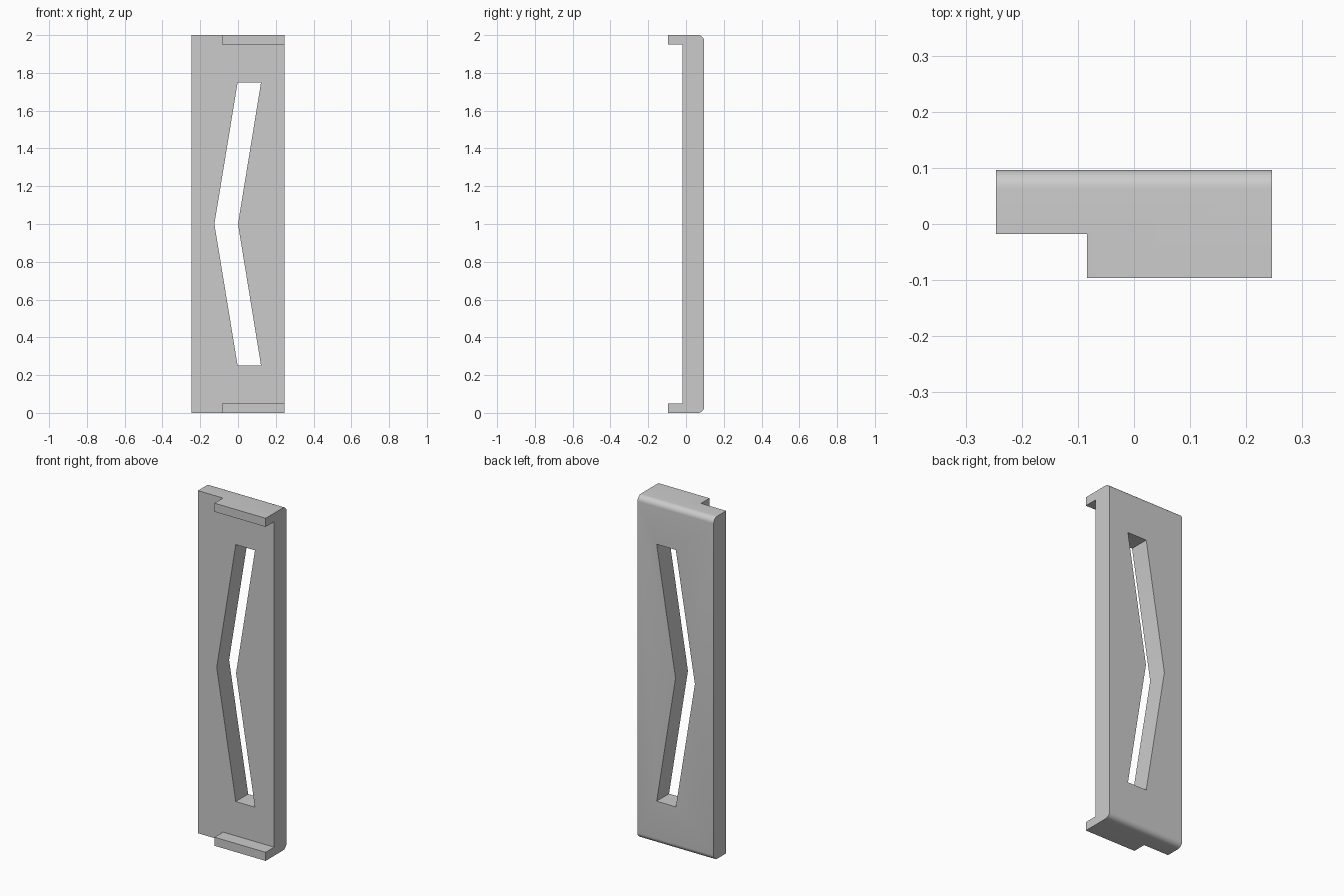
import bpy, bmesh, math

if "Cube" in bpy.data.objects:
    bpy.data.objects.remove(bpy.data.objects["Cube"])

X0, X1 = -0.246, 0.246        # plate width
FRONT, BACK = -0.018, 0.0965  # plate thickness
LIP_X, LIP_Y, LIP_H = -0.084, -0.0965, 0.05
H, R, SEG = 2.0, 0.033, 8


def prism(name, points, offset):
    """Extrude a closed outline by offset; returns its bmesh and object."""
    bm = bmesh.new()
    face = bm.faces.new([bm.verts.new(p) for p in points])
    ext = bmesh.ops.extrude_face_region(bm, geom=[face], use_keep_orig=True)
    verts = [v for v in ext["geom"] if isinstance(v, bmesh.types.BMVert)]
    bmesh.ops.translate(bm, verts=verts, vec=offset)
    bmesh.ops.recalc_face_normals(bm, faces=bm.faces)
    obj = bpy.data.objects.new(name, bpy.data.meshes.new(name))
    bpy.context.collection.objects.link(obj)
    return bm, obj


def finish(bm, obj):
    bmesh.ops.recalc_face_normals(bm, faces=bm.faces)
    bm.to_mesh(obj.data)
    bm.free()


# Plate: side profile with rounded back edges, swept across the width
profile = [(X0, FRONT, H), (X0, FRONT, 0)]
for cz, start in ((R, -90), (H - R, 0)):
    for i in range(SEG + 1):
        a = math.radians(start + 90 * i / SEG)
        profile.append((X0, BACK - R + R * math.cos(a), cz + R * math.sin(a)))
bm, plate = prism("plate", profile, (X1 - X0, 0, 0))

# Lips: split the front face and pull out its top and bottom strips
for co, no in (((LIP_X, 0, 0), (1, 0, 0)), ((0, 0, LIP_H), (0, 0, 1)),
               ((0, 0, H - LIP_H), (0, 0, 1))):
    bmesh.ops.bisect_plane(bm, geom=bm.verts[:] + bm.edges[:] + bm.faces[:],
                           plane_co=co, plane_no=no, dist=1e-5)
bm.normal_update()
lips = []
for f in bm.faces:
    c = f.calc_center_median()
    if f.normal.y < -0.9 and c.x > LIP_X and abs(c.z - H / 2) > H / 2 - LIP_H:
        lips.append(f)
for f in bmesh.ops.extrude_discrete_faces(bm, faces=lips)["faces"]:
    bmesh.ops.translate(bm, verts=f.verts[:], vec=(0, LIP_Y - FRONT, 0))
bmesh.ops.dissolve_limit(bm, angle_limit=math.radians(1),
                         verts=bm.verts[:], edges=bm.edges[:])
finish(bm, plate)

# Chevron slot cut through the plate
outline = [(-0.002, 1.75), (0.122, 1.75), (0, 1),
           (0.122, 0.25), (-0.002, 0.25), (-0.125, 1)]
bm, cutter = prism("slot_cutter", [(x, -0.3, z) for x, z in outline], (0, 0.6, 0))
finish(bm, cutter)
cutter.hide_render = True

cut = plate.modifiers.new("slot", "BOOLEAN")
cut.operation, cut.solver, cut.object = "DIFFERENCE", "EXACT", cutter
bpy.context.view_layer.objects.active = plate
plate.select_set(True)
bpy.ops.object.modifier_apply(modifier=cut.name)
bpy.data.objects.remove(cutter)

bpy.ops.object.shade_smooth_by_angle(angle=math.radians(20))
